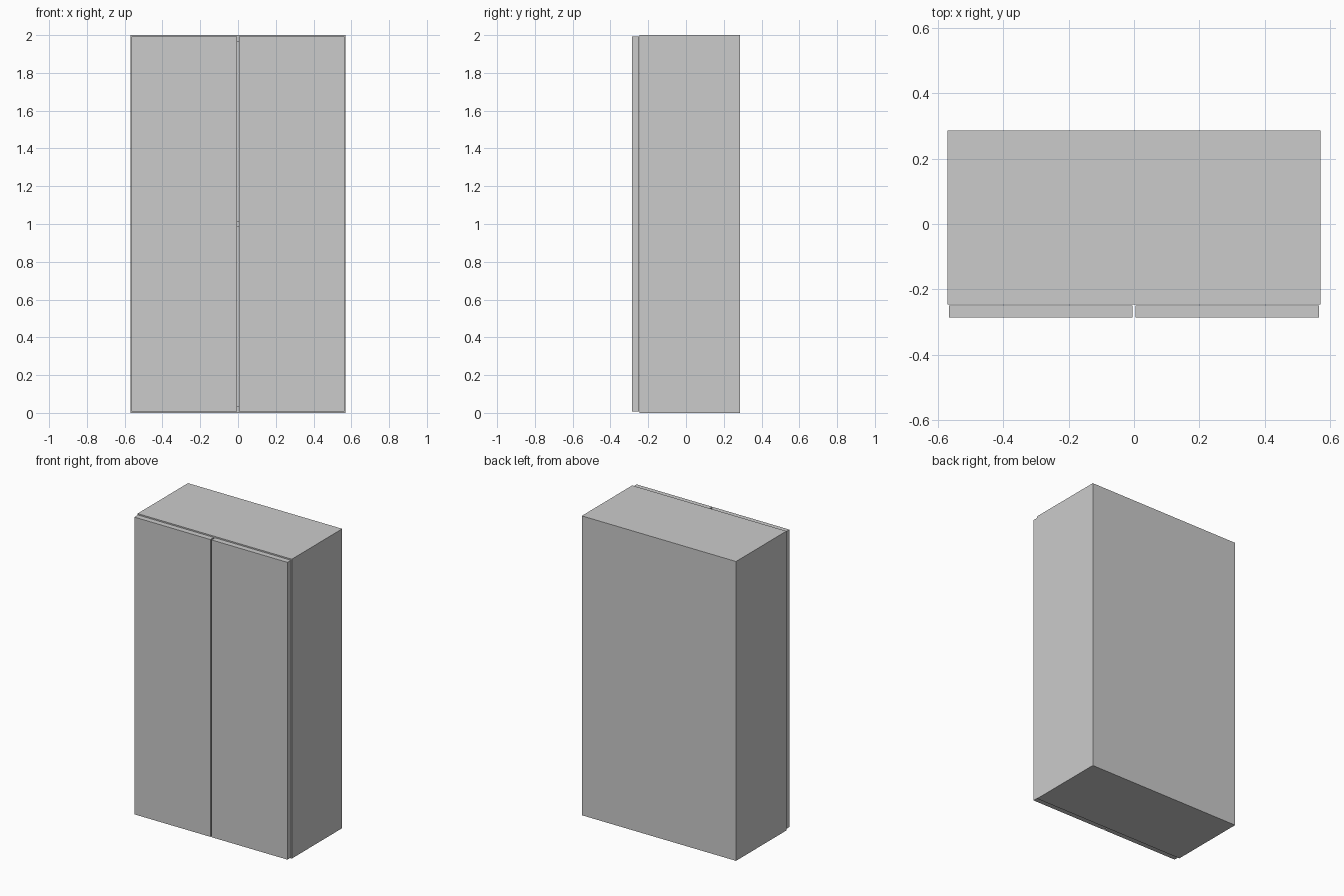
import bpy
import bmesh
from mathutils import Vector

if "Cube" in bpy.data.objects:
    bpy.data.objects.remove(bpy.data.objects["Cube"])


def box(name, lo, hi):
    """Box between two opposite corners."""
    lo, hi = Vector(lo), Vector(hi)
    bm = bmesh.new()
    bmesh.ops.create_cube(bm, size=1)
    for v in bm.verts:
        v.co = Vector(c * s for c, s in zip(v.co, hi - lo)) + (lo + hi) / 2
    mesh = bpy.data.meshes.new(name)
    bm.to_mesh(mesh)
    bm.free()
    obj = bpy.data.objects.new(name, mesh)
    bpy.context.collection.objects.link(obj)
    return obj


W, H = 0.57, 2.0              # half width, height
T = 0.034                     # board thickness
FRONT, BACK = -0.246, 0.286   # carcass depth range
BACK_T = 0.02
inner = W - T

# side boards and doors, left and right
for side, s in (("left", -1), ("right", 1)):
    xs = sorted((s * inner, s * W))
    box(f"{side}_side", (xs[0], FRONT, 0), (xs[1], BACK, H))
    xd = sorted((s * 0.004, s * 0.565))
    box(f"{side}_door", (xd[0], -0.286, 0.007), (xd[1], -0.249, H - 0.007))

# back board
box("back_panel", (-inner, BACK - BACK_T, 0), (inner, BACK, H))

# bottom, middle shelf and top fit between the sides
for name, z in (("bottom_panel", 0), ("middle_shelf", (H - T) / 2), ("top_panel", H - T)):
    back = BACK - BACK_T
    box(name, (-inner, FRONT, z), (inner, back, z + T))
